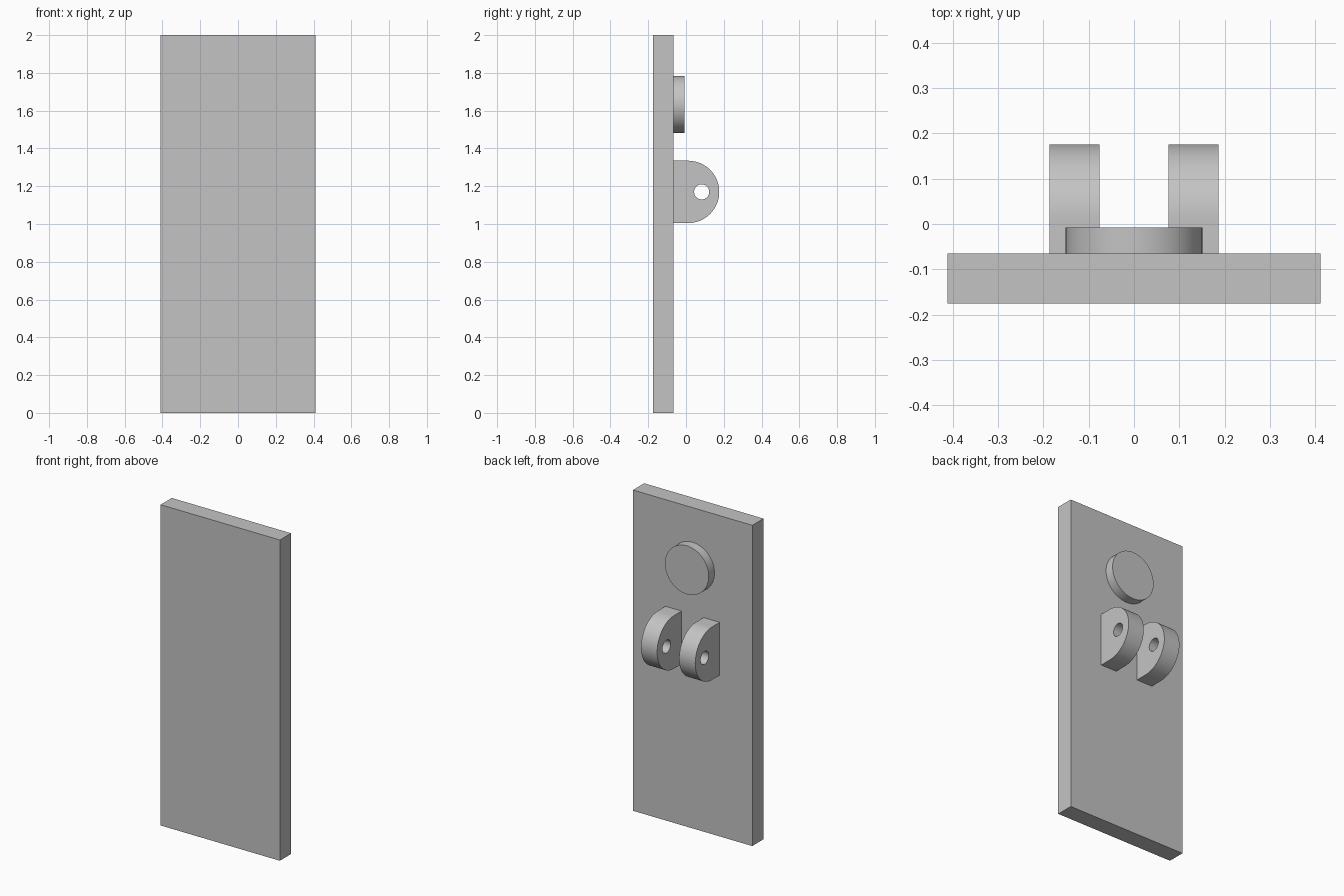
import bpy, bmesh, math
from mathutils import Vector

cube = bpy.data.objects.get("Cube")
if cube:
    bpy.data.objects.remove(cube, do_unlink=True)

GREY = (0.55, 0.55, 0.55, 1)
grey = bpy.data.materials.new("plain grey")
grey.use_nodes = True
grey.diffuse_color = GREY
grey.node_tree.nodes["Principled BSDF"].inputs["Base Color"].default_value = GREY

BACK = -0.065  # rear surface of the plate
BED = BACK - 0.002  # fittings are sunk slightly into the plate


def finish(obj, name, smooth=False):
    obj.name = obj.data.name = name
    obj.data.materials.append(grey)
    if smooth:
        bpy.ops.object.select_all(action='DESELECT')
        obj.select_set(True)
        bpy.context.view_layer.objects.active = obj
        bpy.ops.object.shade_smooth_by_angle(angle=math.radians(30))


def arc(cy, cz, radius, start, end, steps):
    angles = [start + (end - start) * i / steps for i in range(steps + 1)]
    return [(cy + radius * math.cos(a), cz + radius * math.sin(a)) for a in angles]


def extruded(name, loops, x0, x1):
    """Fill closed y-z loops (inner loops become holes) and extrude along x."""
    bm = bmesh.new()
    edges = []
    for loop in loops:
        verts = [bm.verts.new((x0, y, z)) for y, z in loop]
        edges += [bm.edges.new((v, verts[i - 1])) for i, v in enumerate(verts)]
    bmesh.ops.triangle_fill(bm, edges=edges, use_beauty=True)
    ext = bmesh.ops.extrude_face_region(bm, geom=bm.faces[:], use_keep_orig=True)
    moved = [g for g in ext["geom"] if isinstance(g, bmesh.types.BMVert)]
    bmesh.ops.translate(bm, verts=moved, vec=Vector((x1 - x0, 0, 0)))
    bmesh.ops.recalc_face_normals(bm, faces=bm.faces[:])
    mesh = bpy.data.meshes.new(name)
    bm.to_mesh(mesh)
    bm.free()
    obj = bpy.data.objects.new(name, mesh)
    bpy.context.collection.objects.link(obj)
    finish(obj, name, smooth=True)


# Flat upright plate
bpy.ops.mesh.primitive_cube_add(size=1, location=(0, (BACK - 0.175) / 2, 1))
plate = bpy.context.object
plate.data.transform(plate.matrix_world.Diagonal((0.823, BACK + 0.175, 2, 1)))
finish(plate, "plate")

# Round boss on the back
bpy.ops.mesh.primitive_cylinder_add(
    vertices=96, radius=0.151, depth=-0.008 - BED,
    location=(0, (BED - 0.008) / 2, 1.633), rotation=(math.pi / 2, 0, 0))
finish(bpy.context.object, "round_boss", smooth=True)

# Pair of rounded lugs with pin holes
MID_Z, ROUND = 1.17, 0.165
outline = [(BED, MID_Z - ROUND)]
outline += arc(0.011, MID_Z, ROUND, -math.pi / 2, math.pi / 2, 48)
outline += [(BED, MID_Z + ROUND)]
pin_hole = arc(0.083, MID_Z, 0.04, 0, math.tau, 40)[:-1]
for side, x0 in (("left", 0.076), ("right", -0.187)):
    extruded(side + "_lug", [outline, pin_hole], x0, x0 + 0.111)
